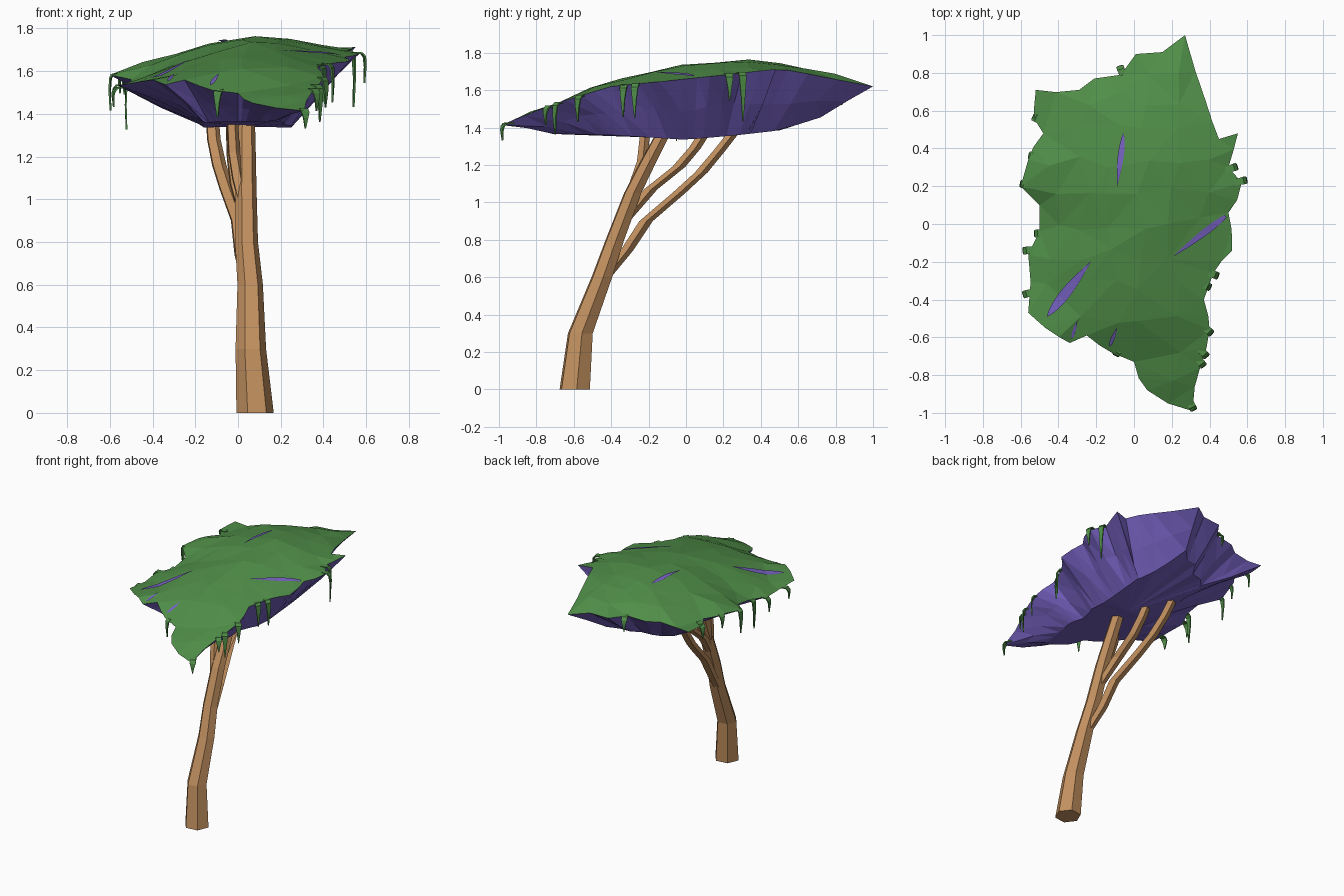
import bpy, bmesh, math, random
from mathutils import Vector
from mathutils.bvhtree import BVHTree
from mathutils.geometry import delaunay_2d_cdt

random.seed(4)
if "Cube" in bpy.data.objects:
    bpy.data.objects.remove(bpy.data.objects["Cube"], do_unlink=True)


def make_material(name, rgb):
    mat = bpy.data.materials.new(name)
    mat.use_nodes = True
    mat.diffuse_color = (*rgb, 1)
    mat.node_tree.nodes["Principled BSDF"].inputs["Base Color"].default_value = (*rgb, 1)
    return mat


green = make_material("leaf_green", (0.08, 0.27, 0.065))
purple = make_material("underside_purple", (0.18, 0.12, 0.53))
brown = make_material("bark_brown", (0.54, 0.28, 0.115))


def finish(bm, name, *materials):
    mesh = bpy.data.meshes.new(name)
    bm.to_mesh(mesh)
    bm.free()
    for mat in materials:
        mesh.materials.append(mat)
    obj = bpy.data.objects.new(name, mesh)
    bpy.context.collection.objects.link(obj)
    return obj


def jitter(amount):
    return Vector((random.uniform(-amount, amount), random.uniform(-amount, amount)))


def tube(bm, path, radii, sides, turn):
    """Faceted limb made of level rings along a path."""
    rings = []
    for point, r in zip(path, radii):
        rings.append([bm.verts.new(Vector(point) + Vector((r * math.cos(a), r * math.sin(a), 0)))
                      for a in (turn + math.tau * k / sides for k in range(sides))])
    for a, b in zip(rings, rings[1:]):
        for i in range(sides):
            j = (i + 1) % sides
            bm.faces.new((a[i], a[j], b[j], b[i]))
    bm.faces.new(rings[0])
    bm.faces.new(rings[-1])
    bmesh.ops.recalc_face_normals(bm, faces=bm.faces)


# Leaning trunk and its branches
limbs = {
    "trunk": ([(.08, -.595, 0), (.06, -.565, .3), (.057, -.45, .6), (.04, -.38, .8),
               (.037, -.285, 1.05), (.037, -.21, 1.2), (.037, -.105, 1.4)],
              [.088, .072, .06, .054, .05, .047, .042], 6),
    "lower_branch": ([(.045, -.43, .6), (.015, -.32, .74), (0, -.215, .9), (-.055, -.04, 1.05),
                      (-.09, .08, 1.16), (-.115, .18, 1.28), (-.125, .29, 1.42)],
                     [.03, .036, .038, .037, .036, .034, .032], 5),
    "middle_branch": ([(.035, -.33, .9), (-.005, -.19, 1.07), (-.02, -.04, 1.19),
                       (-.025, .045, 1.29), (-.03, .13, 1.42)],
                      [.03, .038, .037, .035, .032], 5),
    "front_branch": ([(.035, -.32, .95), (0, -.275, 1.1), (-.02, -.235, 1.22), (-.03, -.215, 1.42)],
                     [.03, .032, .03, .027], 5),
}
for name, (path, radii, sides) in limbs.items():
    bm = bmesh.new()
    tube(bm, path, radii, sides, 0.12)
    finish(bm, name, brown)

# Canopy heights along y: crown, right rim, left rim, underside
heights = [(-1, 1.42, 1.41, 1.41, 1.40), (-.7, 1.53, 1.53, 1.48, 1.365),
           (-.6, 1.575, 1.56, 1.56, 1.365), (-.4, 1.665, 1.62, 1.52, 1.36),
           (0, 1.74, 1.66, 1.54, 1.335), (.28, 1.77, 1.69, 1.6, 1.36),
           (.5, 1.75, 1.715, 1.59, 1.385), (.8, 1.69, 1.66, 1.59, 1.48),
           (1, 1.62, 1.62, 1.62, 1.61)]


def height(y, column):
    for a, b in zip(heights, heights[1:]):
        if y <= b[0]:
            f = max(0, (y - a[0]) / (b[0] - a[0]))
            return a[column] + f * (b[column] - a[column])
    return heights[-1][column]


def rim_height(x, y):
    f = min(1, max(0, (x + .4) / .75))
    return height(y, 3) + f * (height(y, 2) - height(y, 3))


# Ragged canopy outline, with a jittered point inside each longer side
corners = [Vector(p) for p in (
    (.27, 1), (.15, .91), (.01, .9), (-.07, .79), (-.21, .77), (-.29, .71), (-.52, .71),
    (-.53, .56), (-.48, .48), (-.56, .34), (-.6, .2), (-.5, .1), (-.5, -.04), (-.56, -.16),
    (-.56, -.47), (-.47, -.55), (-.34, -.63), (-.25, -.59), (-.12, -.68), (0, -.73),
    (.07, -.88), (.18, -.95), (.31, -.99), (.35, -.76), (.4, -.56), (.37, -.4), (.42, -.26),
    (.52, -.14), (.5, .06), (.57, .22), (.5, .3), (.55, .48), (.45, .45), (.38, .65))]
outline = []
for a, b in zip(corners, corners[1:] + corners[:1]):
    outline.append(a)
    if (b - a).length > .15:
        outline.append((a + b) / 2 + jitter(.015))


def edge_fraction(p):
    """0 on the crown's ridge, 1 at the rim on the same side."""
    ridge = .1 + .17 * p.y ** 2
    crossings = [a.x + (p.y - a.y) / (b.y - a.y) * (b.x - a.x)
                 for a, b in zip(outline, outline[1:] + outline[:1])
                 if (a.y - p.y) * (b.y - p.y) < 0]
    edge = max(crossings) if p.x > ridge else min(crossings)
    return (p.x - ridge) / (edge - ridge)


# Green crown: loose triangles between the outline and scattered inner points
inner = []
for row in range(-5, 6):
    for column in range(-3, 4):
        p = Vector((column * .16 + .05, row * .165)) + jitter(.035)
        if min((p - q).length for q in outline) > .08 and edge_fraction(p) < .88:
            inner.append(p)
count = len(outline)
flat = delaunay_2d_cdt(outline + inner, [], [list(range(count))], 1, 1e-5)
bm = bmesh.new()
verts = []
for i, p in enumerate(flat[0]):
    z = rim_height(p.x, p.y)
    if i >= count:
        z += (height(p.y, 1) - z) * (1 - edge_fraction(p) ** 1.35) + random.uniform(-.005, .005)
    verts.append(bm.verts.new((p.x, p.y, z)))
for face in flat[2]:
    bm.faces.new([verts[i] for i in face])
rim = verts[:count]
crown_tree = BVHTree.FromBMesh(bm)

# Purple underside: sloping wall down to a narrow floor
wall, floor = [], []
for v in rim:
    x = min(.25, max(-.16, v.co.x * .55))
    y = v.co.y * .72
    low = Vector((x, y, height(y, 4)))
    mid = v.co.lerp(low, .5)
    mid.z += .012 * math.sin(9 * v.co.x + 13 * v.co.y)
    wall.append(bm.verts.new(mid))
    floor.append(bm.verts.new(low))
centre = bm.verts.new((.04, 0, 1.34))
for i in range(count):
    j = (i + 1) % count
    for tri in ((rim[i], rim[j], wall[j]), (rim[i], wall[j], wall[i]),
                (wall[i], wall[j], floor[j]), (wall[i], floor[j], floor[i]),
                (floor[i], floor[j], centre)):
        bm.faces.new(tri).material_index = 1
bmesh.ops.delete(bm, geom=[v for v in bm.verts if not v.link_faces], context='VERTS')
bmesh.ops.recalc_face_normals(bm, faces=bm.faces)
finish(bm, "canopy", green, purple)


# Purple slivers showing through the crown, widest near their outer end
def on_crown(p):
    hit = crown_tree.ray_cast(Vector((p.x, p.y, 3)), Vector((0, 0, -1)))[0]
    return hit + Vector((0, 0, .008)) if hit else None


bm = bmesh.new()
slivers = [((-.46, -.49), (-.23, -.2), .026), ((.51, .06), (.21, -.17), .017),
           ((-.055, .48), (-.09, .2), .015), ((-.33, -.61), (-.3, -.51), .008),
           ((-.13, -.65), (-.09, -.55), .01)]
for start, end, width in slivers:
    a, b = Vector(start), Vector(end)
    side = (b - a).orthogonal().normalized() * width
    rows = []
    for k in range(13):
        f = k / 12
        taper = side * (math.sin(math.pi * f ** .75) + .05)
        pair = [on_crown(a.lerp(b, f) + s * taper) for s in (-1, 1)]
        if None not in pair:
            rows.append([bm.verts.new(p) for p in pair])
    for (p, q), (r, s) in zip(rows, rows[1:]):
        face = bm.faces.new((p, q, s, r))
        face.normal_update()
        if face.normal.z < 0:
            face.normal_flip()
finish(bm, "crown_slivers", purple)

# Thin vines that arch over the rim and hang: x, y, drop
vines = [(.31, -.97, .09), (.36, -.74, .1), (.375, -.69, .17), (.4, -.57, .14), (.39, -.33, .17),
         (.43, -.27, .18), (.58, .23, .14), (.53, .3, .26), (-.07, .82, .1), (-.09, -.68, .13),
         (-.51, -.05, .21), (-.57, -.14, .1), (-.57, -.37, .08), (-.585, .21, .17),
         (-.54, .36, .1), (-.52, .56, .1)]
for number, (x, y, drop) in enumerate(vines, 1):
    bm = bmesh.new()
    out = Vector((x - .08, y * .5, 0)).normalized()
    across = Vector((-out.y, out.x, 0))
    start = Vector((x, y, rim_height(x, y)))
    pairs = []
    for reach, fall, half in ((-.05, -.005, .016), (0, -.004, .02), (.016, .015, .02),
                              (.02, .45 * drop, .012), (.016, drop, .002)):
        p = start + out * reach - Vector((0, 0, fall))
        pairs.append((bm.verts.new(p - across * half), bm.verts.new(p + across * half)))
    for (a, b), (c, d) in zip(pairs, pairs[1:]):
        bm.faces.new((a, c, d, b))
    vine = finish(bm, f"vine_{number}", green)
    vine.modifiers.new("thickness", 'SOLIDIFY').thickness = .008
